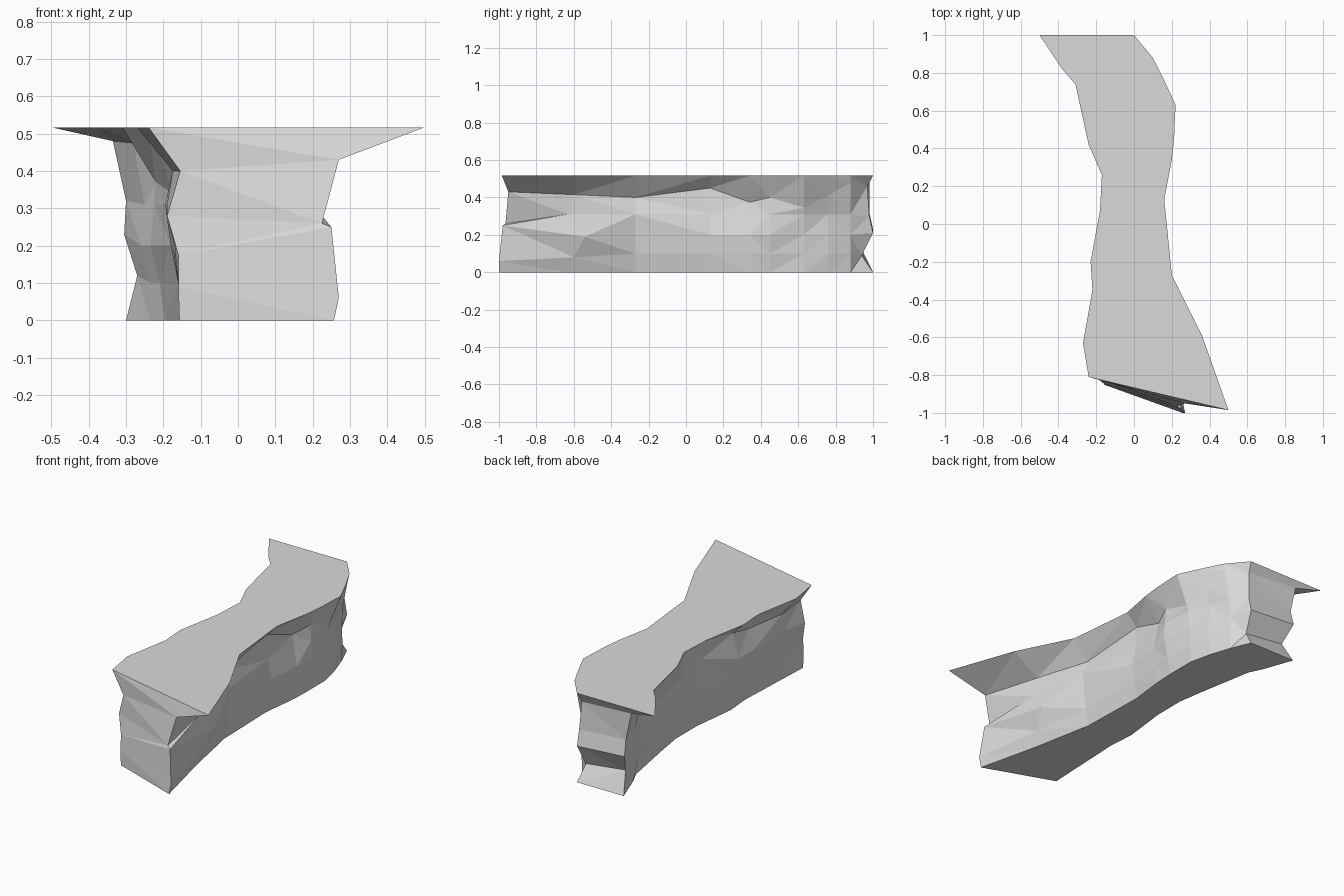
import bpy
import bmesh

default = bpy.data.objects.get("Cube")
if default:
    bpy.data.objects.remove(default, do_unlink=True)

HEIGHT = 0.517
LOW, MID, UPPER = 0.1, 0.2, 0.31


def make_material(name, rgb):
    material = bpy.data.materials.new(name)
    material.use_nodes = True
    colour = (*rgb, 1.0)
    material.diffuse_color = colour
    shader = next(n for n in material.node_tree.nodes if n.type == 'BSDF_PRINCIPLED')
    shader.inputs["Base Color"].default_value = colour
    shader.inputs["Roughness"].default_value = 0.9
    return material


def column(y, bottom, low, mid, upper, rim, rim_height, top):
    """One vertical line of rock, from the ground to the flat top."""
    return [(bottom, y, 0), (low, y, LOW), (mid, y, MID),
            (upper, y, UPPER), (rim, y, rim_height), (top, y, HEIGHT)]


# Four irregular corner edges of the slab, bottom to top
front_left = [(.257, -1, 0), (.27, -1, .06), (.25, -.98, .25),
              (.225, -.965, .26), (.27, -.95, .43), (.5, -.985, HEIGHT)]
front_right = [(-.157, -.85, 0), (-.16, -.85, .09), (-.16, -.845, .175),
               (-.19, -.82, .28), (-.155, -.83, .4), (-.24, -.81, HEIGHT)]
back_left = [(0, 1, 0), (-.015, .94, .09), (0, 1, .21),
             (0, .98, .3), (-.01, .97, .46), (0, 1, HEIGHT)]
back_right = [(-.3, 1, 0), (-.27, .94, .12), (-.305, 1, .23),
              (-.3, .98, .32), (-.335, .98, .48), (-.5, 1, HEIGHT)]

# Overhanging ledge that breaks the regular levels near the front
ledge = [(.17, -.63, 0), (.19, -.6, .08), (.22, -.54, .19),
         (.2, -.63, .31), (.19, -.6, .415), (.36, -.59, HEIGHT)]

# Long rock walls, front to back
left_wall = [
    front_left,
    ledge,
    column(-.27, .1, .12, .13, .14, .11, .4, .2),
    column(.13, .09, .11, .12, .1, .09, .45, .16),
    column(.34, .115, .13, .14, .12, .11, .375, .2),
    column(.45, .12, .14, .16, .155, .15, .4, .212),
    column(.63, .12, .125, .13, .14, .15, .345, .22),
    column(.76, .09, .1, .1, .09, .12, .41, .16),
    column(.88, .05, .055, .05, .055, .09, .48, .1),
    back_left,
]
right_wall = [
    front_right,
    column(-.63, -.147, -.16, -.17, -.19, -.175, .4, -.27),
    column(-.35, -.135, -.16, -.175, -.195, -.16, .42, -.22),
    column(-.2, -.147, -.16, -.18, -.195, -.16, .45, -.23),
    column(.07, -.115, -.14, -.15, -.15, -.15, .4, -.18),
    column(.26, -.115, -.14, -.16, -.16, -.16, .38, -.17),
    column(.42, -.14, -.16, -.18, -.18, -.175, .34, -.24),
    column(.74, -.197, -.21, -.235, -.225, -.22, .37, -.31),
    column(.82, -.235, -.235, -.26, -.25, -.28, .475, -.38),
    back_right,
]

bm = bmesh.new()


def add_columns(columns):
    return [[bm.verts.new(point) for point in line] for line in columns]


def skin(first, second):
    """Join two neighbouring columns, splitting each quad on its shorter diagonal."""
    for level in range(len(first) - 1):
        a, b = first[level], second[level]
        c, d = second[level + 1], first[level + 1]
        if (a.co - c.co).length < (b.co - d.co).length:
            bm.faces.new((a, b, c))
            bm.faces.new((a, c, d))
        else:
            bm.faces.new((a, b, d))
            bm.faces.new((b, c, d))


left = add_columns(left_wall)
right = add_columns(right_wall)
loop = left + right[::-1]

# Walls and both ends
for index, line in enumerate(loop):
    skin(line, loop[(index + 1) % len(loop)])

# Flat top and underside
bm.faces.new([line[-1] for line in loop])
bm.faces.new([line[0] for line in reversed(loop)])
bmesh.ops.recalc_face_normals(bm, faces=bm.faces[:])

mesh = bpy.data.meshes.new("rock_platform")
bm.to_mesh(mesh)
bm.free()
mesh.materials.append(make_material("stone grey", (0.7, 0.7, 0.7)))
rock = bpy.data.objects.new("rock_platform", mesh)
bpy.context.collection.objects.link(rock)
